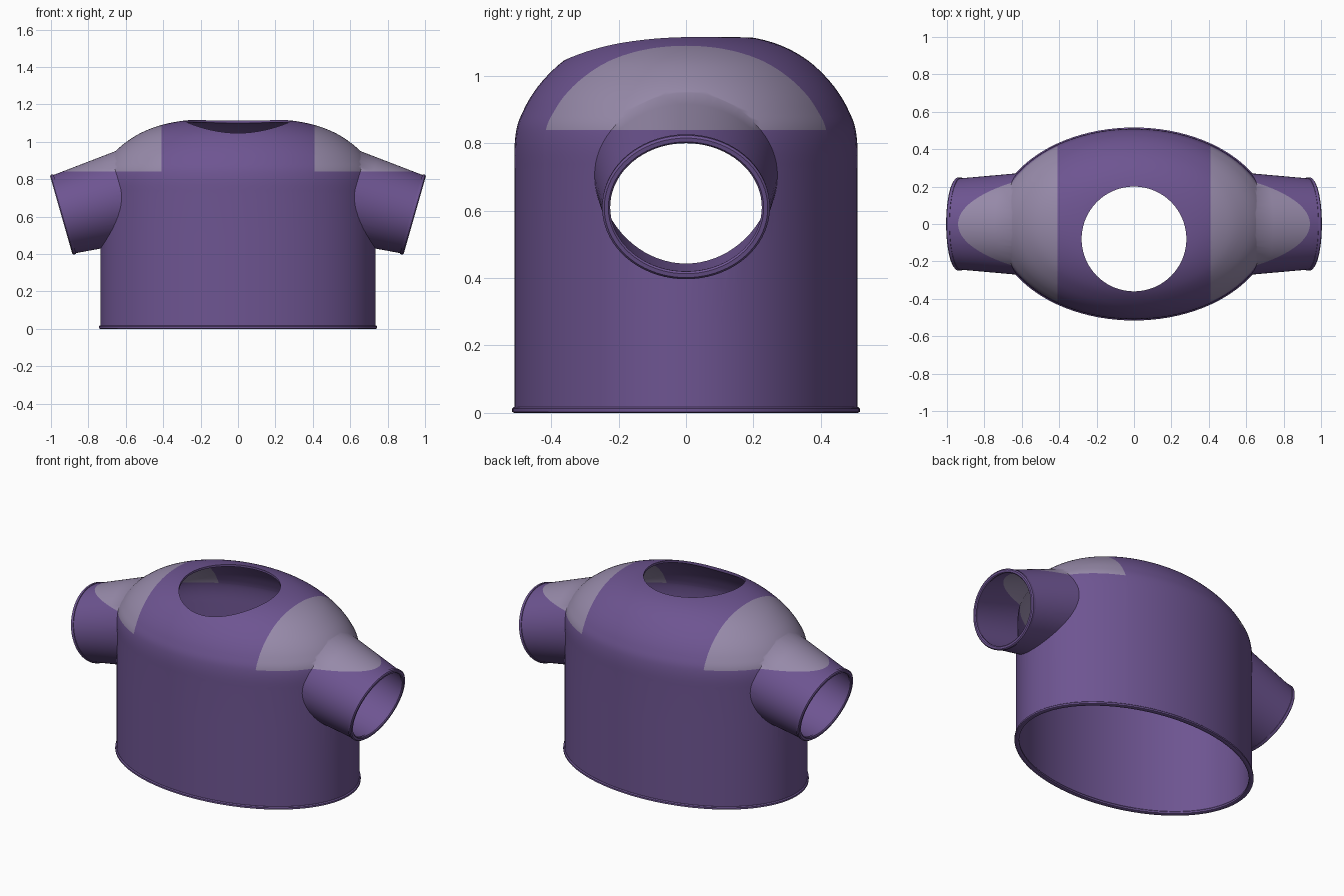
import bpy, bmesh, math
from mathutils import Vector

if "Cube" in bpy.data.objects:
    bpy.data.objects.remove(bpy.data.objects["Cube"])

N = 96      # segments round the body
T = 0.012   # cloth thickness


def material(name, rgb):
    m = bpy.data.materials.new(name)
    m.diffuse_color = (*rgb, 1)
    m.use_nodes = True
    m.node_tree.nodes["Principled BSDF"].inputs["Base Color"].default_value = m.diffuse_color
    return m


purple = material("purple_cloth", (0.155, 0.09, 0.285))
pale = material("pale_cloth", (0.31, 0.255, 0.40))


def loft(name, rings, n=N, loop=False):
    """Skin elliptical rings given as (centre, u half axis, v half axis)."""
    bm = bmesh.new()
    rows = [[bm.verts.new(Vector(c) + Vector(u) * math.cos(2 * math.pi * i / n)
                          + Vector(v) * math.sin(2 * math.pi * i / n))
             for i in range(n)] for c, u, v in rings]
    pairs = list(zip(rows, rows[1:]))
    if loop:
        pairs.append((rows[-1], rows[0]))
    else:
        bm.faces.new(rows[0])
        bm.faces.new(rows[-1])
    for a, b in pairs:
        for i in range(n):
            j = (i + 1) % n
            bm.faces.new((a[i], a[j], b[j], b[i]))
    bmesh.ops.recalc_face_normals(bm, faces=bm.faces)
    me = bpy.data.meshes.new(name)
    bm.to_mesh(me)
    bm.free()
    me.materials.append(purple)
    ob = bpy.data.objects.new(name, me)
    bpy.context.collection.objects.link(ob)
    return ob


def smooth(ob):
    bpy.ops.object.select_all(action='DESELECT')
    ob.select_set(True)
    bpy.context.view_layer.objects.active = ob
    bpy.ops.object.shade_smooth_by_angle(angle=math.radians(35))


# shoulder profile: (scale of the ellipse, height)
PROFILE = [(1, .72), (1, .79), (.985, .85), (.95, .895), (.905, .938), (.84, .983),
           (.745, 1.032), (.65, 1.066), (.55, 1.091), (.45, 1.107), (.35, 1.116), (.2, 1.12)]


def refine(pts, k=3):
    """Catmull-Rom subdivision of a profile."""
    P = [Vector(p) for p in pts]
    P = [P[0]] + P + [P[-1]]
    out = []
    for a, b, c, d in zip(P, P[1:], P[2:], P[3:]):
        for i in range(k):
            t = i / k
            out.append(0.5 * (2 * b + (c - a) * t + (2 * a - 5 * b + 4 * c - d) * t * t
                              + (3 * b - a - 3 * c + d) * t ** 3))
    return out + [P[-1]]


def body(name, off, bottom):
    prof = [(1, bottom), (1, .25), (1, .5)] + [tuple(p) for p in refine(PROFILE)]
    return loft(name, [((0, 0, z - (off if z > .7 else 0)), ((.736 - off) * s, 0, 0),
                        (0, (.509 - off) * s, 0)) for s, z in prof])


def sleeve_ring(side, t, off=0.0):
    """Ring along the tilted sleeve: t = 0 at the shoulder, 1 at the cuff."""
    c = (side * (.591 + .349 * t), 0, .708 - .098 * t)
    h = .25 - .034 * t - off
    return c, (side * .275 * h, 0, .961 * h), (0, .274 - .031 * t - off, 0)


# shell: body and sleeves joined, hollowed, neck cut out
shirt = body("shirt_body", 0, .005)
parts = [(loft("sleeve", [sleeve_ring(s, t) for t in (-.25, .25, .65, 1)], 72), 'UNION')
         for s in (1, -1)]
parts.append((body("body_hollow", T, -.05), 'DIFFERENCE'))
parts += [(loft("sleeve_hollow", [sleeve_ring(s, t, T) for t in (-.25, .4, 1.1)], 72), 'DIFFERENCE')
          for s in (1, -1)]
parts.append((loft("neck_cutter", [((0, -.08, z), (.28, 0, 0), (0, .28, 0)) for z in (.9, 1.4)]),
              'DIFFERENCE'))
for cutter, op in parts:
    cutter.hide_render = True
    mod = shirt.modifiers.new(op.lower(), 'BOOLEAN')
    mod.operation = op
    mod.solver = 'EXACT'
    mod.object = cutter
bpy.context.view_layer.update()
baked = bpy.data.meshes.new_from_object(
    shirt.evaluated_get(bpy.context.evaluated_depsgraph_get()))
shirt.modifiers.clear()
shirt.data = baked
for cutter, op in parts:
    bpy.data.objects.remove(cutter)

# pale shoulder panels: slice along the panel borders and recolour
baked.materials.clear()
baked.materials.append(purple)
baked.materials.append(pale)
bm = bmesh.new()
bm.from_mesh(baked)
for co, no in (((.41, 0, 0), (1, 0, 0)), ((-.41, 0, 0), (1, 0, 0)), ((0, 0, .84), (0, 0, 1))):
    bmesh.ops.bisect_plane(bm, geom=bm.verts[:] + bm.edges[:] + bm.faces[:],
                           plane_co=co, plane_no=no, dist=1e-5)
for f in bm.faces:
    c = f.calc_center_median()
    f.material_index = int(abs(c.x) > .41 and c.z > .84)
bm.to_mesh(baked)
bm.free()
smooth(shirt)

# hem band round the bottom
section = [(.744, .003), (.744, .013), (.738, .018), (.722, .018), (.718, .013), (.718, .003), (.724, 0), (.738, 0)]
smooth(loft("bottom_hem", [((0, 0, z), (r, 0, 0), (0, r - .228, 0)) for r, z in section], loop=True))

# cuff bands round the sleeve ends
for s, label in ((1, "right"), (-1, "left")):
    cuff = [(.96, -.004), (1.0, -.006), (1.015, 0), (1.015, .012), (1.0, .018), (.96, .016)]
    smooth(loft(label + "_cuff", [sleeve_ring(s, t, o) for t, o in cuff], 72, loop=True))
